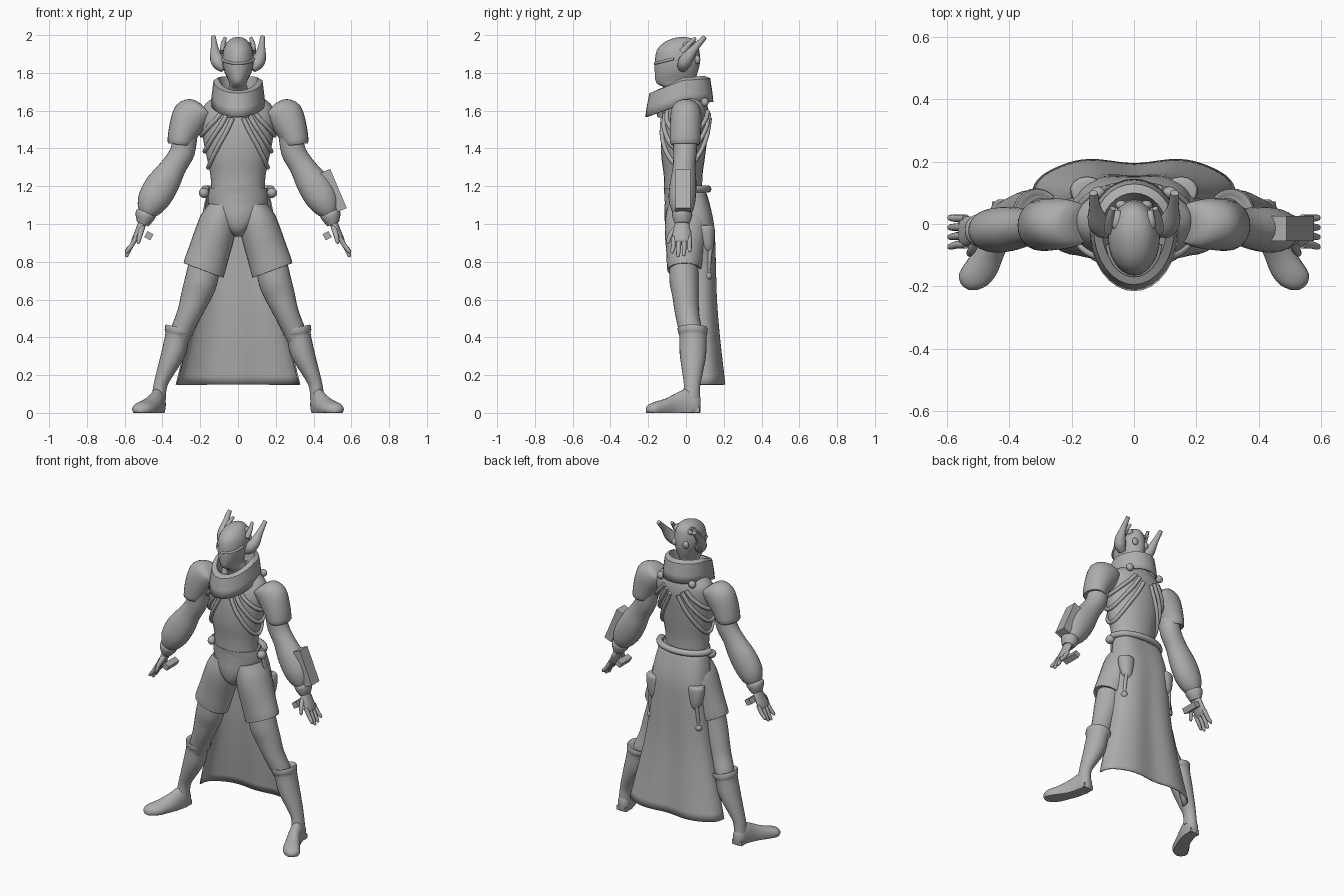
import bpy, bmesh, math
from mathutils import Vector, Matrix

grey = bpy.data.materials.new("plain_grey")
grey.diffuse_color = (0.42, 0.42, 0.42, 1)


def finish(name, bm, mirror=False, thick=0.0):
    """Turn a bmesh into a smooth named object, optionally mirrored in x."""
    if not thick:
        bmesh.ops.recalc_face_normals(bm, faces=bm.faces)
    if mirror:
        copy = bmesh.ops.duplicate(bm, geom=bm.verts[:] + bm.edges[:] + bm.faces[:])["geom"]
        for v in (g for g in copy if isinstance(g, bmesh.types.BMVert)):
            v.co.x *= -1
        bmesh.ops.reverse_faces(bm, faces=[g for g in copy if isinstance(g, bmesh.types.BMFace)])
    me = bpy.data.meshes.new(name)
    bm.to_mesh(me)
    bm.free()
    me.materials.append(grey)
    ob = bpy.data.objects.new(name, me)
    bpy.context.collection.objects.link(ob)
    if thick:
        ob.modifiers.new("thickness", "SOLIDIFY").thickness = thick
    bpy.ops.object.select_all(action="DESELECT")
    bpy.context.view_layer.objects.active = ob
    ob.select_set(True)
    bpy.ops.object.shade_smooth_by_angle(angle=math.radians(40))
    return ob


def spline(pts, steps):
    """Catmull-Rom interpolation of equal-length tuples."""
    out = []
    for i in range(len(pts) - 1):
        p = [pts[max(i - 1, 0)], pts[i], pts[i + 1], pts[min(i + 2, len(pts) - 1)]]
        for k in range(steps):
            t = k / steps
            out.append([0.5 * (2 * b + (c - a) * t + (2 * a - 5 * b + 4 * c - d) * t * t
                        + (3 * b - a - 3 * c + d) * t ** 3) for a, b, c, d in zip(*p)])
    return out + [list(pts[-1])]


def loft(name, rings, mirror=False, along_y=False, n=24, steps=3, cap=True, thick=0.0):
    """Skin elliptical rings (x, y, z, rx, ry, tilt in x)."""
    bm, loops = bmesh.new(), []
    for x, y, z, a, b, t in spline([tuple(r) + (0,) * (6 - len(r)) for r in rings], steps):
        loop = []
        for i in range(n):
            c, s = a * math.cos(math.tau * i / n), b * math.sin(math.tau * i / n)
            co = (x + c, y, max(z + s, 0)) if along_y else (x + c, y + s, z + c * t)
            loop.append(bm.verts.new(co))
        loops.append(loop)
    for p, q in zip(loops, loops[1:]):
        for i in range(n):
            bm.faces.new((p[i], p[(i + 1) % n], q[(i + 1) % n], q[i]))
    if cap:
        bm.faces.new(loops[0])
        bm.faces.new(loops[-1])
    return finish(name, bm, mirror, thick)


def tube(name, pts, mirror=False, steps=4):
    """Round tapered tube through (x, y, z, radius) points."""
    cu = bpy.data.curves.new(name, "CURVE")
    cu.dimensions, cu.bevel_depth, cu.bevel_resolution, cu.use_fill_caps = "3D", 1.0, 3, True
    path = spline(pts, steps)
    sp = cu.splines.new("POLY")
    sp.points.add(len(path) - 1)
    for p, (x, y, z, r) in zip(sp.points, path):
        p.co, p.radius = (x, y, z, 1), r
    tmp = bpy.data.objects.new("tmp", cu)
    bpy.context.collection.objects.link(tmp)
    me = bpy.data.meshes.new_from_object(tmp.evaluated_get(bpy.context.evaluated_depsgraph_get()))
    bm = bmesh.new()
    bm.from_mesh(me)
    bpy.data.objects.remove(tmp)
    bpy.data.meshes.remove(me)
    return finish(name, bm, mirror)


def ball(name, loc, size, mirror=True):
    bm = bmesh.new()
    bmesh.ops.create_uvsphere(bm, u_segments=16, v_segments=10, radius=1,
                              matrix=Matrix.Translation(loc) @ Matrix.Diagonal((*size, 1)))
    return finish(name, bm, mirror)


def box(name, loc, size, angle, mirror=False):
    bm = bmesh.new()
    bmesh.ops.create_cube(bm, size=1, matrix=Matrix.Translation(loc)
                          @ Matrix.Rotation(angle, 4, "Y") @ Matrix.Diagonal((*size, 1)))
    return finish(name, bm, mirror)


# Torso and pelvis
TORSO = [(0, -.015, 1.12, .14, .10), (0, -.015, 1.25, .145, .102), (0, -.015, 1.35, .165, .115),
         (0, -.01, 1.45, .185, .122), (0, 0, 1.55, .197, .122), (0, .01, 1.62, .185, .105),
         (0, .01, 1.67, .13, .085), (0, 0, 1.71, .07, .07)]
loft("torso", TORSO)
loft("pelvis", [(0, -.01, .935, .02, .05), (0, 0, .97, .07, .10), (0, .01, 1.04, .135, .125),
                (0, .005, 1.12, .16, .117), (0, -.01, 1.19, .152, .108)])

# Cords hanging around the ribs from breastbone to spine
profile = spline(TORSO, 6)
for k, (top, drop, start) in enumerate([(1.60, .13, .42), (1.585, .20, .28), (1.56, .26, .14)]):
    path = []
    for i in range(15):
        a = -math.pi / 2 + start + (math.pi - 2 * start) * i / 14
        z = top - drop * math.sin(math.pi * i / 14) ** .8
        r = min(profile, key=lambda q: abs(q[2] - z))
        path.append((r[3] * 1.02 * math.cos(a), r[1] + r[4] * 1.04 * math.sin(a), z, .0125))
    tube(f"rib_cord_{k + 1}", path, True, 2)

# Belt roll around the back with end knobs
tube("belt_roll", [(.175 * math.cos(a), .0 + .115 * math.sin(a), 1.185, .02)
                   for a in (math.pi * i / 12 for i in range(13))], steps=2)
ball("belt_knob", (.18, -.01, 1.165), (.027, .03, .027))

# Head, brow, horns and skull bumps
loft("head", [(0, -.005, 1.64, .06, .065), (0, -.02, 1.71, .055, .075), (0, -.055, 1.745, .045, .10),
              (0, -.052, 1.80, .07, .113), (0, -.045, 1.86, .083, .12), (0, -.042, 1.92, .078, .112),
              (0, -.03, 1.96, .06, .088), (0, -.02, 1.982, .036, .05), (0, -.02, 1.99, .008, .01)])
tube("brow_ridge", [(.086 * math.sin(a), -.045 - .119 * math.cos(a), 1.88 - .03 * math.cos(a), .007)
                    for a in (-1.4 + .28 * i for i in range(11))], steps=2)
tube("horn", [(.075, -.02, 1.82, .022), (.10, -.01, 1.85, .036), (.117, .012, 1.885, .033),
              (.125, .05, 1.935, .02), (.13, .10, 1.99, .013)], True)
tube("horn_prong", [(.075, -.02, 1.91, .02), (.078, .015, 1.95, .014), (.068, .05, 1.985, .009)], True)
ball("crown_bump", (.052, .01, 1.945), (.02, .036, .02))
ball("skull_bump", (.04, .06, 1.87), (.02, .016, .024))

# Flared collar with folded outer layer, bib and shoulder studs
bm = bmesh.new()
rows = []
for f, h, grow in [(0, 0, 0), (.5, .075, .012), (1, .15, .028), (1.2, .14, .045), (1.3, .07, .055), (1.35, .02, .06)]:
    row = []
    for i in range(32):
        a = math.tau * i / 32
        front = max(0, -math.sin(a))
        back = max(0, math.sin(a))
        row.append(bm.verts.new(((.085 + grow * .8) * math.cos(a), -.015 + (.09 + grow) * math.sin(a)
                                 - .03 * front * f, 1.615 + h - .035 * front * min(f, 1) ** 2 * 1.4 - .02 * front + .01 * back)))
    rows.append(row)
for p, q in zip(rows, rows[1:]):
    for i in range(32):
        bm.faces.new((p[i], p[(i + 1) % 32], q[(i + 1) % 32], q[i]))
finish("collar", bm, thick=.01)
loft("collar_bib", [(0, -.12, 1.565, .06, .03), (0, -.13, 1.62, .07, .035), (0, -.135, 1.68, .09, .04)], n=12)
ball("shoulder_stud", (.115, .10, 1.645), (.024, .02, .024))

# Sleeves, arms and cuffs
loft("shoulder_sleeve", [(.165, 0, 1.60, .03, .06, 1.2), (.20, 0, 1.605, .052, .075, 1.1),
                         (.25, 0, 1.57, .078, .083, .75), (.285, -.003, 1.50, .076, .083, .45),
                         (.307, -.005, 1.425, .066, .078, .15), (.305, -.005, 1.425, .05, .06, .15)], True)
loft("arm", [(.275, -.005, 1.48, .06, .065, .3), (.295, -.005, 1.38, .063, .062, .3),
             (.345, -.01, 1.30, .066, .06, .35), (.395, -.015, 1.22, .08, .07, .4),
             (.44, -.02, 1.14, .08, .072, .4), (.468, -.02, 1.085, .063, .062, .4),
             (.485, -.02, 1.05, .04, .045, .4)], True)
loft("wrist_cuff", [(.475, -.02, 1.07, .035, .04, .4), (.487, -.02, 1.055, .05, .053, .4),
                    (.497, -.02, 1.03, .045, .05, .4), (.505, -.02, 1.0, .03, .038, .4)], True)

# Hands
loft("palm", [(.50, -.02, 1.02, .024, .032), (.52, -.022, .97, .023, .045), (.545, -.025, .92, .018, .048),
              (.552, -.025, .905, .01, .04)], True, n=16)
for i, (y, tip) in enumerate([(-.066, .845), (-.038, .825), (-.01, .83), (.018, .85)]):
    tube(f"finger_{i + 1}", [(.538, y, .93, .013), (.565, y, .885, .0125),
                             (.588, y * 1.1, tip + .01, .010), (.592, y * 1.1, tip, .004)], True, 3)
tube("thumb", [(.505, -.045, .985, .015), (.518, -.08, .945, .014), (.527, -.095, .905, .010),
               (.529, -.096, .895, .004)], True, 3)

# Forearm device and hand bars
box("forearm_device", (.508, -.015, 1.178), (.052, .08, .225), -.40)
box("hand_bar", (.472, -.025, .938), (.036, .11, .036), -.5, True)

# Shorts and legs
loft("shorts_leg", [(.085, .005, 1.10, .07, .10, .1), (.10, .005, 1.03, .094, .115, .25),
                    (.122, .003, .95, .10, .115, .35), (.15, -.003, .86, .102, .102, .4),
                    (.18, -.008, .765, .106, .092, .37), (.18, -.008, .755, .10, .086, .37),
                    (.18, -.008, .77, .07, .06, .37)], True)
loft("leg", [(.17, -.01, .82, .08, .075, .3), (.195, -.01, .70, .083, .078, .3),
             (.222, -.003, .62, .076, .07, .3), (.255, .005, .53, .064, .064, .25),
             (.29, .02, .45, .06, .062, .2), (.315, .03, .38, .05, .055, .2)], True)

# Boots
loft("boot_shaft", [(.305, .032, .44, .05, .055, .22), (.309, .034, .452, .072, .077, .22),
                    (.315, .036, .425, .073, .078, .22), (.322, .037, .405, .063, .072, .2),
                    (.343, .037, .31, .063, .07, .15), (.385, .035, .21, .047, .054, .1),
                    (.412, .032, .14, .037, .043, 0), (.42, .028, .07, .038, .048, 0)], True)
loft("boot_foot", [(.418, .078, .045, .018, .035), (.42, .06, .04, .035, .065), (.425, .01, .045, .042, .085),
                   (.443, -.05, .035, .046, .07), (.475, -.11, .025, .055, .05), (.50, -.16, .02, .06, .04),
                   (.51, -.195, .018, .042, .028), (.515, -.212, .015, .012, .012)], True, along_y=True)
box("boot_heel", (.42, .04, .016), (.068, .065, .03), 0, True)

# Long tail cloth wrapping behind the hips: half width, back y, edge y, z
CAPE = [(.165, .105, .0, 1.17), (.185, .135, .01, 1.07), (.195, .152, .02, .97), (.20, .158, .045, .80),
        (.225, .163, .055, .60), (.27, .178, .06, .40), (.33, .205, .072, .15)]
bm, rows = bmesh.new(), []
for w, yb, ye, z in spline(CAPE, 4):
    row = []
    for i in range(37):
        u = -1 + i / 18
        fold = .010 * (1.15 - z) * math.cos(u * 9.4)
        row.append(bm.verts.new((w * math.sin(u * math.pi / 2) ** 1 if abs(u) < 1 else w * u,
                                 yb - (yb - ye) * abs(u) ** 3 - fold * (1 - abs(u)), z)))
    rows.append(row)
for p, q in zip(rows, rows[1:]):
    for i in range(36):
        bm.faces.new((p[i], p[i + 1], q[i + 1], q[i]))
finish("tail_cloth", bm, thick=.008)

# Hip pouches with hanging straps
loft("hip_pouch", [(.15, .115, .845, .012, .02), (.152, .115, .87, .035, .03), (.152, .11, .93, .05, .042),
                   (.15, .105, .985, .055, .046), (.15, .105, .995, .04, .03)], True, n=16)
tube("pouch_strap", [(.165, .13, .88, .012), (.172, .125, .82, .011), (.175, .118, .74, .011)], True)
ball("strap_knob", (.175, .118, .725), (.021, .021, .021))
